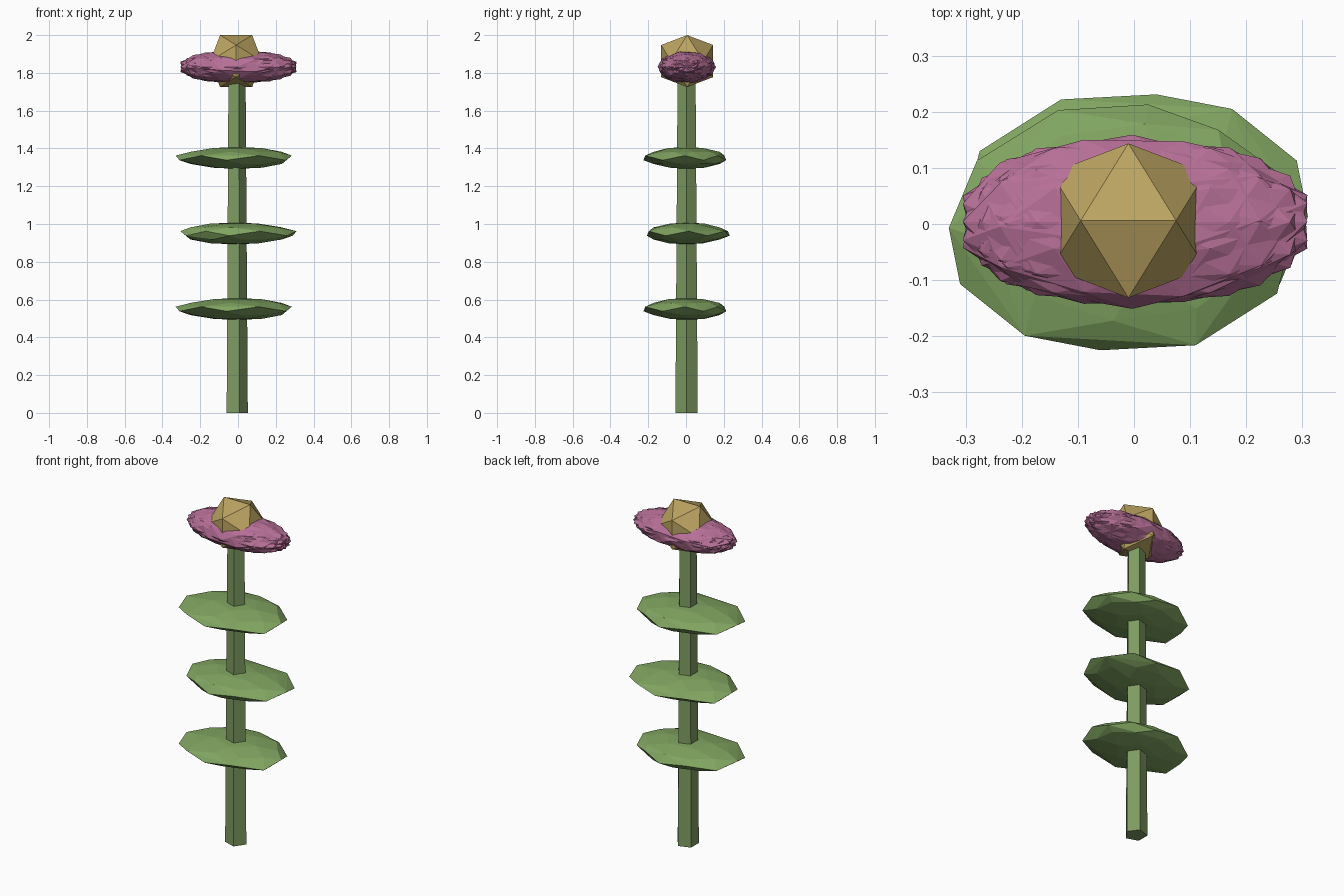
import bpy, bmesh, math, random
from mathutils import Vector, Matrix

if "Cube" in bpy.data.objects:
    bpy.data.objects.remove(bpy.data.objects["Cube"])

CX, CY = -0.01, 0.003


def material(name, rgb):
    m = bpy.data.materials.new(name)
    m.diffuse_color = (*rgb, 1)
    m.use_nodes = True
    m.node_tree.nodes["Principled BSDF"].inputs["Base Color"].default_value = m.diffuse_color
    return m


def finish(name, bm, mat, loc):
    me = bpy.data.meshes.new(name)
    bmesh.ops.recalc_face_normals(bm, faces=bm.faces)
    bm.to_mesh(me)
    bm.free()
    me.materials.append(mat)
    ob = bpy.data.objects.new(name, me)
    ob.location = loc
    bpy.context.collection.objects.link(ob)
    return ob


stem_green = material("stem_green", (0.21, 0.33, 0.12))
leaf_green = material("leaf_green", (0.22, 0.38, 0.12))
pink = material("petal_pink", (0.47, 0.16, 0.31))
gold = material("centre_gold", (0.50, 0.37, 0.12))

# Five-sided tapering stem, one corner facing +x
bm = bmesh.new()
bmesh.ops.create_cone(bm, cap_ends=True, segments=5, radius1=0.062, radius2=0.05, depth=1.8)
bmesh.ops.rotate(bm, verts=bm.verts, matrix=Matrix.Rotation(-math.pi / 2, 3, 'Z'))
finish("stem", bm, stem_green, (CX, CY, 0.9))

# Leaves: faceted flattened pebbles, alternate ones turned half round
OUTLINE = [(0.32, 0.01), (0.30, 0.11), (0.185, 0.202), (0.05, 0.228), (-0.12, 0.219),
           (-0.265, 0.127), (-0.295, 0.01), (-0.265, -0.09), (-0.16, -0.165),
           (-0.035, -0.21), (0.125, -0.2), (0.27, -0.11)]


def leaf(name, z, turn):
    bm = bmesh.new()
    for i, (x, y) in enumerate(OUTLINE):
        bm.verts.new((x, y, 0.012 * (-1) ** i))
    for s in (1, -1):
        for n, f, h, off in ((10, 0.81, 0.032, 0.2), (5, 0.45, 0.052, 0.5)):
            for i in range(n):
                a = off * s + i * math.tau / n
                bm.verts.new((0.305 * f * math.cos(a), 0.218 * f * math.sin(a), s * h))
        bm.verts.new((0, 0, 0.058 * s))
    bmesh.ops.convex_hull(bm, input=bm.verts)
    finish(name, bm, leaf_green, (CX, CY, z)).rotation_euler.z = turn


for k in range(3):
    leaf(f"leaf_{k + 1}", 0.55 + 0.4 * k, math.pi * ((k + 1) % 2))

# Petals: overlapping jittered shells turned about x, then flattened into a spiky mass
random.seed(4)
jitter = [random.uniform(0.92, 1.05) for _ in range(42)]
bm = bmesh.new()
for k in range(8):
    shell = bmesh.ops.create_icosphere(bm, subdivisions=2, radius=1)["verts"]
    turn = Matrix.Rotation(k * math.tau / 8, 3, 'X')
    for v, j in zip(shell, jitter):
        p = turn @ (v.co * j)
        v.co = Vector((max(p.x, -0.97) * 0.318, p.y * 0.15, p.z * 0.087))
finish("petals", bm, pink, (-0.003, 0.004, 1.832))

# Golden flower centre: icosahedron with a level edge along x on top
a = 0.085
b = a * (1 + math.sqrt(5)) / 2
bm = bmesh.new()
for s in (a, -a):
    for t in (b, -b):
        for co in ((s, 0, t), (0, t, s), (t, s, 0)):
            bm.verts.new(co)
bmesh.ops.convex_hull(bm, input=bm.verts)
finish("flower_centre", bm, gold, (CX, 0.006, 2.0 - b))
